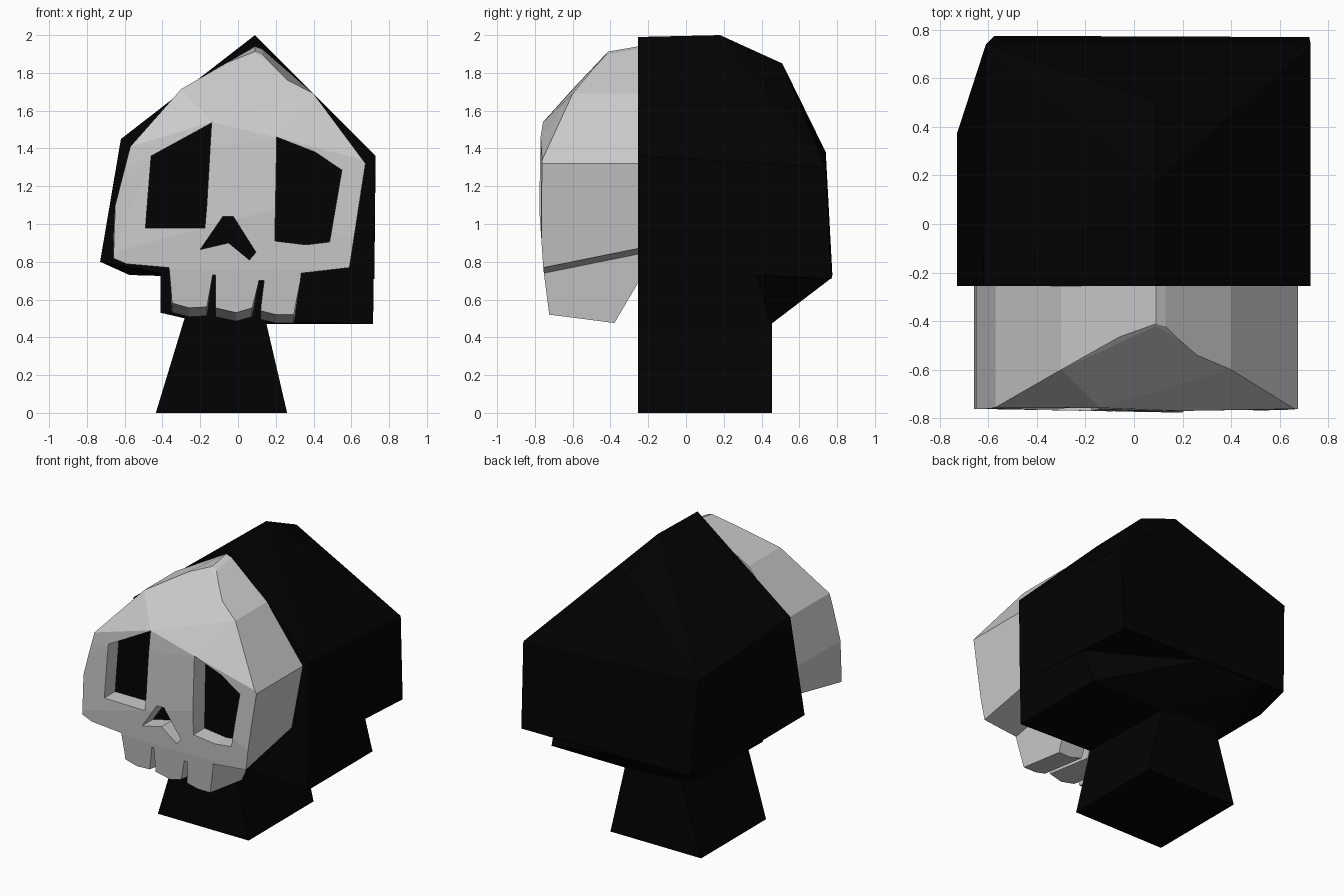
import bpy, bmesh

if "Cube" in bpy.data.objects:
    bpy.data.objects.remove(bpy.data.objects["Cube"])

black = bpy.data.materials.new("black")
black.diffuse_color = (0.0008, 0.0008, 0.0008, 1)
black.use_nodes = True
black.node_tree.nodes["Principled BSDF"].inputs["Base Color"].default_value = black.diffuse_color


def finish(name, bm, mat=None):
    bmesh.ops.recalc_face_normals(bm, faces=bm.faces)
    me = bpy.data.meshes.new(name)
    bm.to_mesh(me)
    bm.free()
    ob = bpy.data.objects.new(name, me)
    bpy.context.collection.objects.link(ob)
    if mat:
        me.materials.append(mat)
    return ob


def hull(name, pts, mat=None):
    bm = bmesh.new()
    vs = [bm.verts.new(p) for p in pts]
    res = bmesh.ops.convex_hull(bm, input=vs)
    junk = [v for v in res["geom_interior"] if isinstance(v, bmesh.types.BMVert)]
    bmesh.ops.delete(bm, geom=junk, context='VERTS')
    bmesh.ops.dissolve_limit(bm, angle_limit=0.03, verts=bm.verts, edges=bm.edges)
    return finish(name, bm, mat)


def loft(name, a, b, mat=None):
    # Solid between two matching loops
    bm = bmesh.new()
    va = [bm.verts.new(p) for p in a]
    vb = [bm.verts.new(p) for p in b]
    bm.faces.new(va)
    bm.faces.new(vb[::-1])
    n = len(va)
    for i in range(n):
        bm.faces.new((va[i], vb[i], vb[(i + 1) % n], va[(i + 1) % n]))
    return finish(name, bm, mat)


def prism(name, xz, y0, y1, mat=None):
    return loft(name, [(x, y0, z) for x, z in xz], [(x, y1, z) for x, z in xz], mat)


def boolean(ob, cutter, op):
    m = ob.modifiers.new("cut", 'BOOLEAN')
    m.operation, m.object, m.solver = op, cutter, 'EXACT'
    bpy.context.view_layer.objects.active = ob
    bpy.ops.object.modifier_apply(modifier=m.name)
    bpy.data.objects.remove(cutter)


F = -0.255  # front plane of the black head

# Faceted black head, lower head block and neck
hull("head_back", [
    (.09, F, 1.99), (.728, F, 1.36), (.72, F, .76), (-.41, F, .74), (-.73, F, .80), (-.62, F, 1.45),
    (.09, .18, 2.0), (.09, .51, 1.85), (-.61, .74, 1.38), (.728, .74, 1.30),
    (-.73, .37, .80), (-.575, .775, .73), (.09, .765, .71), (.722, .77, .71), (.715, .36, .76)], black)
hull("lower_head", [
    (-.41, F, .76), (-.41, F, .53), (-.28, F, .50), (.715, F, .47), (.72, F, .80),
    (.715, .45, .47), (.715, .36, .76), (.15, .45, .47), (.09, .765, .71),
    (-.28, .45, .50), (-.41, .40, .54), (-.41, .765, .73)], black)
prism("neck", [(-.435, 0), (.26, 0), (.13, .56), (-.265, .56)], F, .455, black)

# Mask outline: forehead, right cheek, three teeth, left cheek
outline = [(.09, 1.845), (.13, 1.83), (.40, 1.69), (.675, 1.32), (.59, .76), (.335, .73), (.295, .53),
           (.20, .53), (.12, .55), (.138, .70), (.11, .70), (.075, .565),
           (-.01, .54), (-.12, .565), (-.12, .73), (-.135, .73), (-.165, .57),
           (-.26, .565), (-.35, .59), (-.365, .76), (-.59, .78), (-.66, .81),
           (-.65, 1.10), (-.57, 1.41), (-.30, 1.715)]


def back_z(x, z):
    # Peak and cheek undersides rise towards the back, teeth bottoms drop
    if z > 1.8:
        return z + .095
    if .75 < z < .82 or (z == .73 and x > .3):
        return z + .11
    return z - .07 if z < .6 else z


mask = loft("skull_mask", [(x, -.80, z) for x, z in outline],
            [(x, F, back_z(x, z)) for x, z in outline])

# Faceted volume that shapes the brow, face front and jaw
face = [(-.57, -.755, 1.41), (-.14, -.757, 1.54), (.20, -.770, 1.46), (.675, -.755, 1.32),
        (.09, -.42, 1.905), (.13, -.415, 1.89), (-.30, -.60, 1.715), (.40, -.60, 1.69),
        (.20, -.777, 1.08), (.09, -.2, 2.1)]
for x in (-1, 1):
    face += [(x, -.755, 1.25), (x, -.2, 1.7), (x, -.755, .76), (x, -.715, .45), (x, -.40, .44), (x, -.2, .78)]
boolean(mask, hull("face_cutter", face), 'INTERSECT')

# Eye and nose sockets with black floors
sockets = {
    "left_eye": [(-.14, 1.535), (-.46, 1.36), (-.49, .98), (-.175, .98), (-.165, 1.1)],
    "right_eye": [(.205, 1.46), (.41, 1.38), (.55, 1.285), (.485, .905), (.36, .89), (.195, .91)],
    "nose": [(-.08, 1.04), (-.025, 1.04), (.095, .85), (.06, .81), (-.05, .90), (-.20, .865)]}
for name, pts in sockets.items():
    boolean(mask, prism("socket_cutter", pts, -.95, -.64), 'DIFFERENCE')
    prism(name + "_socket_floor", pts, -.645, -.58, black)
